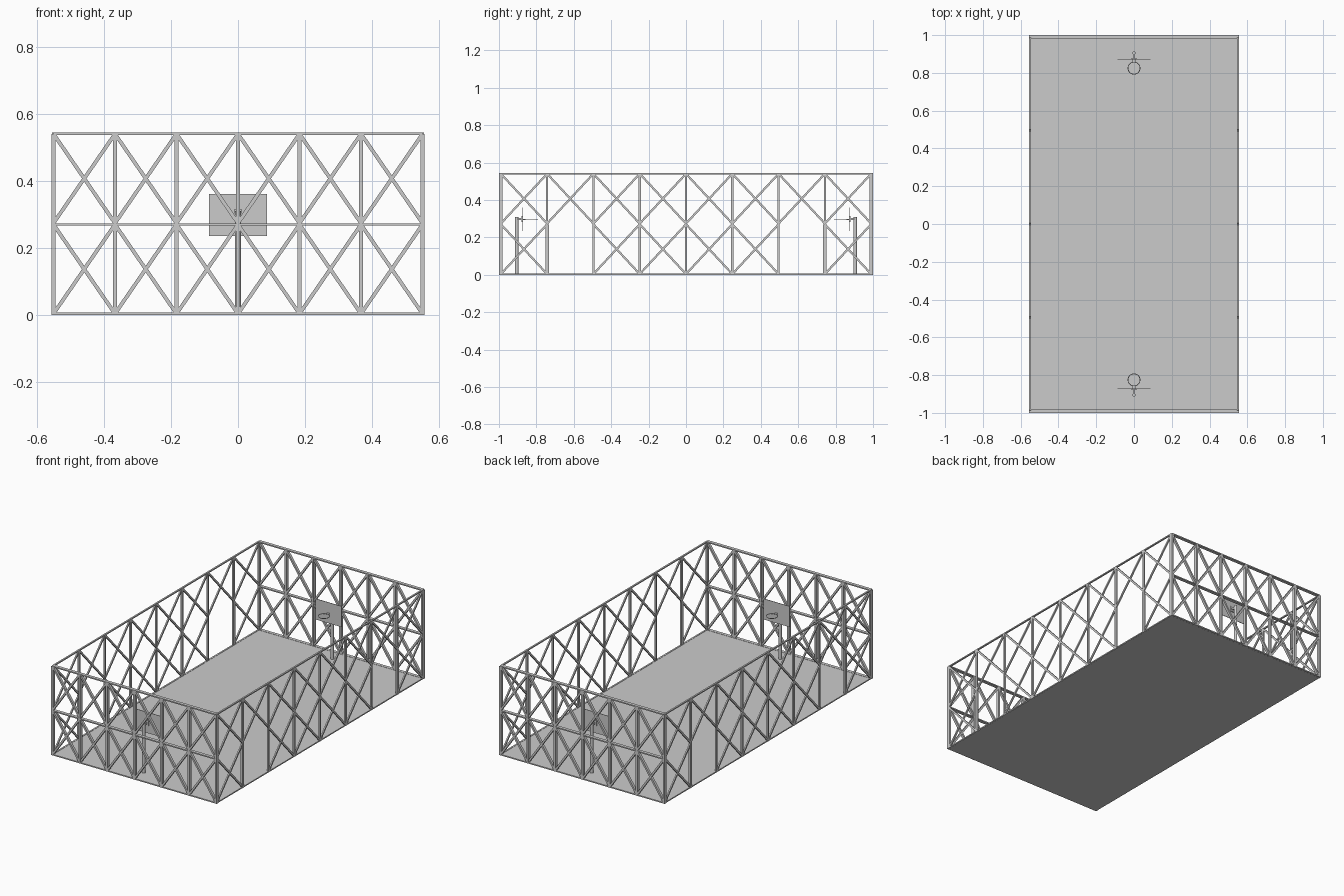
import bpy, bmesh, math
from mathutils import Vector, Matrix

cube = bpy.data.objects.get("Cube")
if cube:
    bpy.data.objects.remove(cube, do_unlink=True)

grey = bpy.data.materials.new("plain grey")
grey.use_nodes = True
grey.diffuse_color = (0.6, 0.6, 0.6, 1)
grey.node_tree.nodes["Principled BSDF"].inputs["Base Color"].default_value = grey.diffuse_color

HALF_X, HALF_Y, TOP = 0.55, 0.99, 0.54
MID = TOP / 2


def finish(bm, name):
    me = bpy.data.meshes.new(name)
    bm.to_mesh(me)
    bm.free()
    me.materials.append(grey)
    ob = bpy.data.objects.new(name, me)
    bpy.context.collection.objects.link(ob)
    return ob


def bar(bm, p, q, normal, width, depth):
    """Box bar from p to q; depth is measured along the wall normal."""
    p, q, n = Vector(p), Vector(q), Vector(normal)
    along = (q - p).normalized()
    side = n.cross(along)
    rot = Matrix((along, side, n)).transposed().to_4x4()
    size = Matrix.Diagonal(((q - p).length, width, depth, 1))
    bmesh.ops.create_cube(bm, size=1, matrix=Matrix.Translation((p + q) / 2) @ rot @ size)


def wall(name, place, normal, half, bays, depth, mid_rail, doors=()):
    """Truss wall; place(u, z) maps wall coordinates to space."""
    bm = bmesh.new()

    def add(u0, z0, u1, z1, w, d=depth):
        bar(bm, place(u0, z0), place(u1, z1), normal, w, d)

    step = 2 * half / bays
    # Rails
    for z in [0.004, TOP] + ([MID] if mid_rail else []):
        add(-half, z, half, z, 0.007)
    # Posts
    for i in range(bays + 1):
        u = -half + i * step
        add(u, 0, u, TOP, 0.012)
    # Crossed braces, left out in the doorways
    for i in range(bays):
        u = -half + i * step
        for row in range(2):
            if row == 0 and i in doors:
                continue
            z0, z1 = row * MID + 0.004, (row + 1) * MID
            add(u, z0, u + step, z1, 0.011, depth * 0.8)
            add(u, z1, u + step, z0, 0.011, depth * 0.8)
    # Wider door jambs on the outer side of each doorway
    for i in doors:
        u = -half + (i if i < bays / 2 else i + 1) * step
        add(u, 0, u, MID, 0.018, depth * 1.1)
    finish(bm, name)


# Floor slab
bm = bmesh.new()
bmesh.ops.create_cube(bm, size=1, matrix=Matrix.Translation((0, 0, 0.003))
                      @ Matrix.Diagonal((2 * HALF_X, 2 * HALF_Y, 0.006, 1)))
finish(bm, "floor")

# Short end walls and long side walls
for s, end, flank in ((-1, "front", "right"), (1, "back", "left")):
    wall(end + "_wall", lambda u, z: (u, s * HALF_Y, z), (0, 1, 0), HALF_X, 6, 0.02, True)
    wall(flank + "_wall", lambda u, z: (s * HALF_X, u, z), (1, 0, 0), HALF_Y, 8, 0.01,
         False, (1, 6))

# Basket stands at both ends
for s, end in ((-1, "front"), (1, "back")):
    bm = bmesh.new()
    bmesh.ops.create_cone(bm, cap_ends=True, segments=12, radius1=0.009, radius2=0.009,
                          depth=0.31, matrix=Matrix.Translation((0, s * 0.905, 0.155)))
    bar(bm, (0, s * 0.905, 0.298), (0, s * 0.873, 0.298), (0, 0, 1), 0.009, 0.012)
    bar(bm, (0, s * 0.879, 0.298), (0, s * 0.873, 0.298), (0, 0, 1), 0.024, 0.034)
    pole = finish(bm, end + "_pole")

    bm = bmesh.new()
    bar(bm, (-0.087, s * 0.872, 0.298), (0.087, s * 0.872, 0.298), (0, 1, 0), 0.126, 0.003)
    finish(bm, end + "_backboard")

    # Hoop with a short bracket
    bpy.ops.mesh.primitive_torus_add(location=(0, s * 0.825, 0.296), major_segments=24,
                                     minor_segments=6, major_radius=0.032, minor_radius=0.002)
    hoop = bpy.context.object
    hoop.name = end + "_hoop"
    hoop.data.materials.append(grey)
    bm = bmesh.new()
    bar(bm, (0, s * 0.872, 0.296), (0, s * 0.857, 0.296), (0, 0, 1), 0.014, 0.004)
    finish(bm, end + "_hoop_bracket")

    for ob in (pole, hoop):
        bpy.ops.object.select_all(action="DESELECT")
        ob.select_set(True)
        bpy.context.view_layer.objects.active = ob
        bpy.ops.object.shade_smooth_by_angle(angle=math.radians(40))
